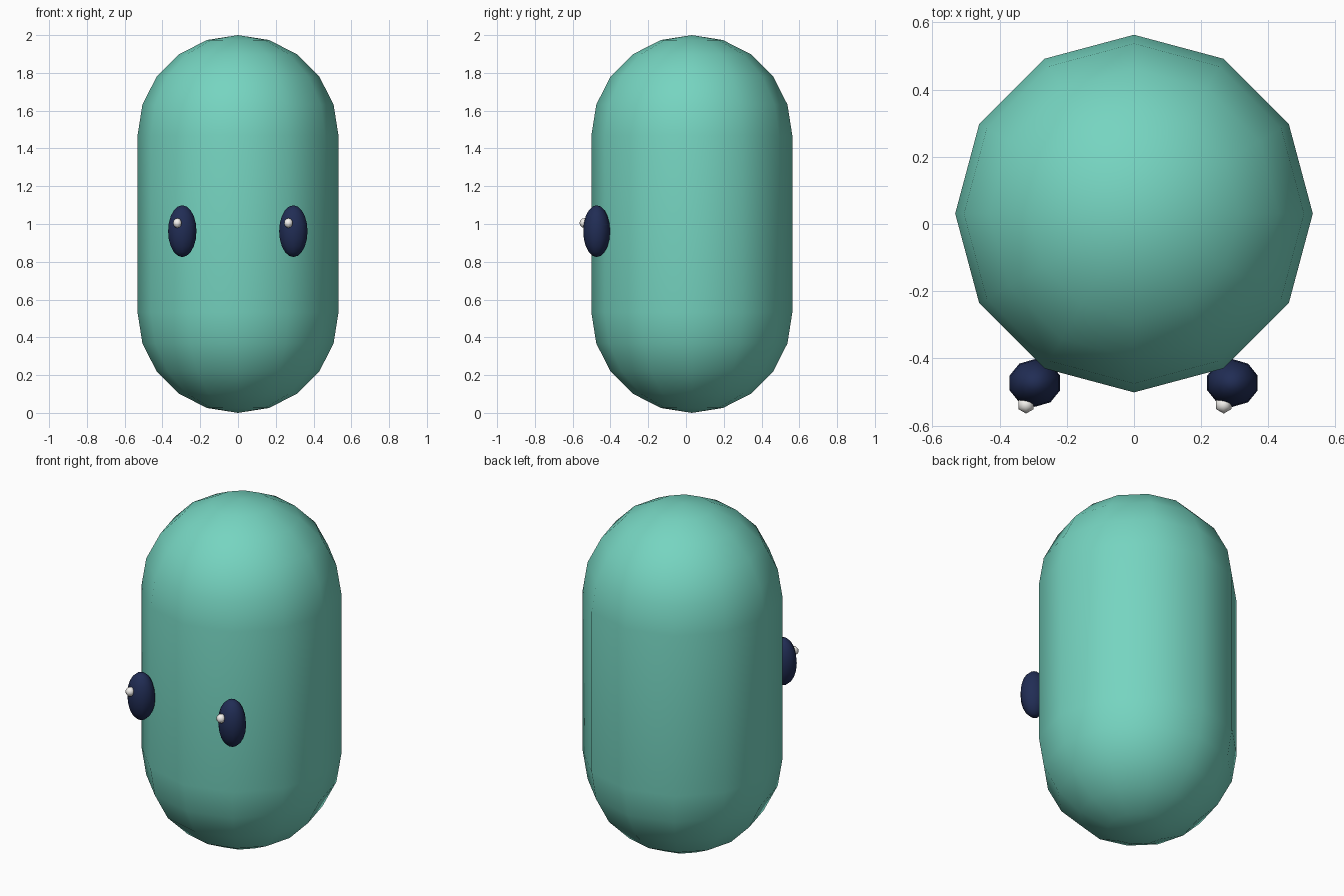
import bpy, bmesh
from math import sin, cos, pi
from mathutils import Matrix

if "Cube" in bpy.data.objects:
    bpy.data.objects.remove(bpy.data.objects["Cube"])


def material(name, color):
    m = bpy.data.materials.new(name)
    m.diffuse_color = (*color, 1)
    m.use_nodes = True
    m.node_tree.nodes["Principled BSDF"].inputs["Base Color"].default_value = m.diffuse_color
    return m


def finish(bm, name, mat):
    bmesh.ops.recalc_face_normals(bm, faces=bm.faces)
    for f in bm.faces:
        f.smooth = True
    me = bpy.data.meshes.new(name)
    bm.to_mesh(me)
    bm.free()
    me.materials.append(mat)
    ob = bpy.data.objects.new(name, me)
    bpy.context.collection.objects.link(ob)


def ellipsoid(name, center, radii, segments, rings, mat):
    bm = bmesh.new()
    bmesh.ops.create_uvsphere(
        bm, u_segments=segments, v_segments=rings, radius=1,
        matrix=Matrix.Translation(center) @ Matrix.Diagonal((*radii, 1)))
    finish(bm, name, mat)


green = material("teal", (0.18, 0.66, 0.53))
navy = material("navy", (0.015, 0.026, 0.09))
white = material("white", (0.9, 0.88, 0.85))

# Body: 12-sided capsule lathed from two quarter arcs
R, CY, STEPS, SIDES = 0.532, 0.031, 5, 12
bm = bmesh.new()
arc = [i * pi / 2 / STEPS for i in range(STEPS)]
profile = [(R * cos(a), R - R * sin(a)) for a in reversed(arc)]
profile += [(R * cos(a), 2 - R + R * sin(a)) for a in arc]
rings = [[bm.verts.new((r * cos(2 * pi * k / SIDES), CY + r * sin(2 * pi * k / SIDES), z))
          for k in range(SIDES)] for r, z in profile]
bottom, top = bm.verts.new((0, CY, 0)), bm.verts.new((0, CY, 2))
for k in range(SIDES):
    n = (k + 1) % SIDES
    for a, b in zip(rings, rings[1:]):
        bm.faces.new((a[k], a[n], b[n], b[k]))
    bm.faces.new((bottom, rings[0][n], rings[0][k]))
    bm.faces.new((top, rings[-1][k], rings[-1][n]))
finish(bm, "body", green)

# Eyes, each with a highlight offset to the same side
for side, x in (("left", -0.295), ("right", 0.293)):
    ellipsoid(side + "_eye", (x, -0.473, 0.962), (0.079, 0.071, 0.137), 10, 10, navy)
    ellipsoid(side + "_eye_highlight", (x - 0.026, -0.538, 1.005), (0.026,) * 3, 6, 6, white)
